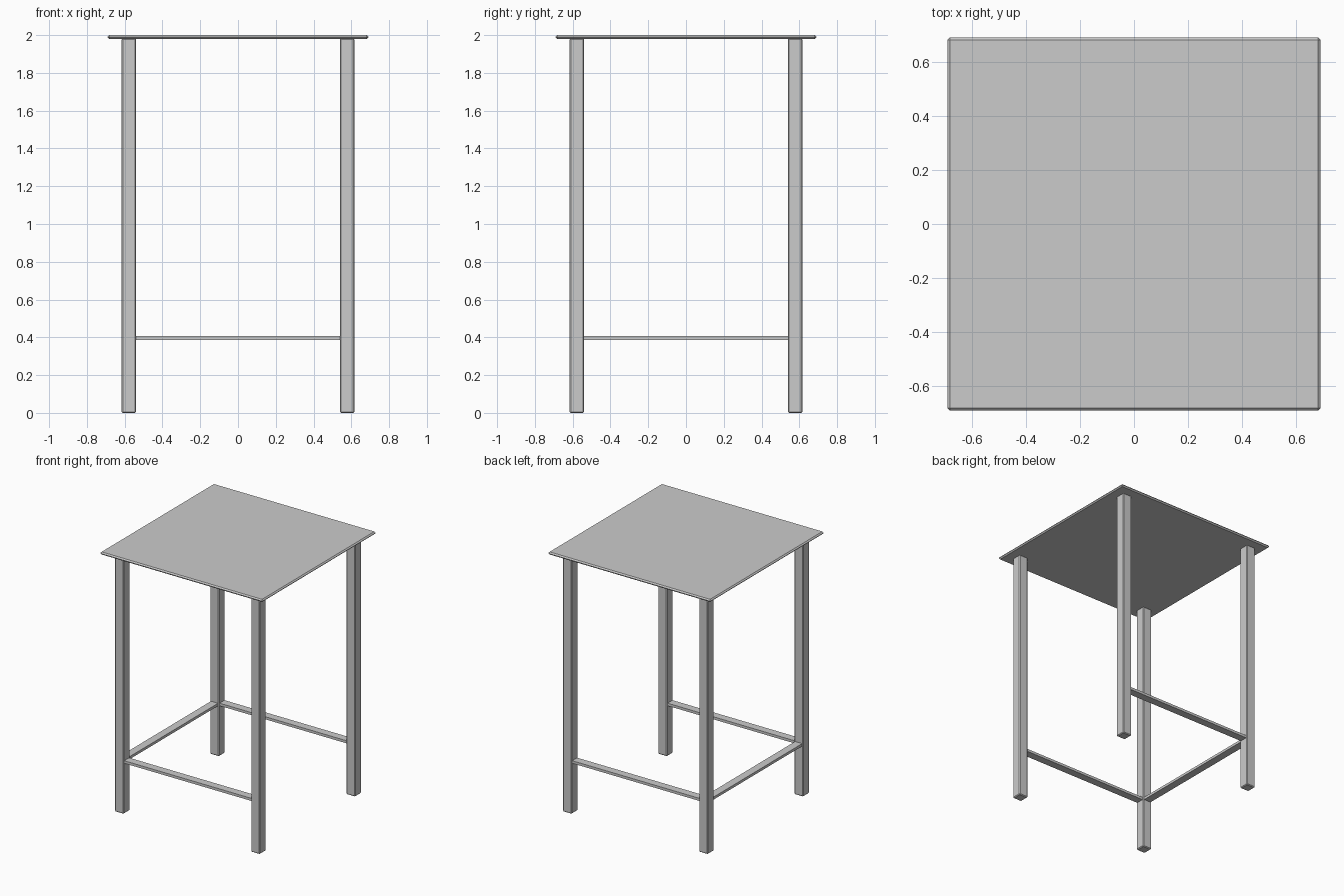
import bpy

if "Cube" in bpy.data.objects:
    bpy.data.objects.remove(bpy.data.objects["Cube"])


def box(name, lo, hi, bevel=0.0):
    """Axis-aligned box from two corners with an optional flat chamfer."""
    centre = [(a + b) / 2 for a, b in zip(lo, hi)]
    size = [b - a for a, b in zip(lo, hi)]
    bpy.ops.mesh.primitive_cube_add(size=1, location=centre)
    ob = bpy.context.object
    ob.name = name
    ob.scale = size
    bpy.ops.object.transform_apply(location=False, rotation=False, scale=True)
    if bevel:
        mod = ob.modifiers.new("chamfer", 'BEVEL')
        mod.width = bevel
        mod.segments = 1
    return ob


TOP = 0.69            # half width of the table top
IN, OUT = 0.54, 0.616  # inner and outer faces of the legs
MID = (IN + OUT) / 2
HALF = 0.03           # half width of a stretcher
Z0, Z1 = 0.387, 0.407  # stretcher heights

# thin square top with a chamfered rim
box("table_top", (-TOP, -TOP, 1.98), (TOP, TOP, 2.0), 0.009)

# four square legs
for sy, depth in ((-1, "front"), (1, "back")):
    for sx, side in ((-1, "left"), (1, "right")):
        xs = sorted((sx * IN, sx * OUT))
        ys = sorted((sy * IN, sy * OUT))
        box(f"{depth}_{side}_leg", (xs[0], ys[0], 0), (xs[1], ys[1], 1.983), 0.006)

# low stretchers on the front, back and left; the right side stays open
for sy, depth in ((-1, "front"), (1, "back")):
    box(f"{depth}_stretcher", (-IN, sy * MID - HALF, Z0), (IN, sy * MID + HALF, Z1))
box("left_stretcher", (-MID - HALF, -IN, Z0), (-MID + HALF, IN, Z1))
